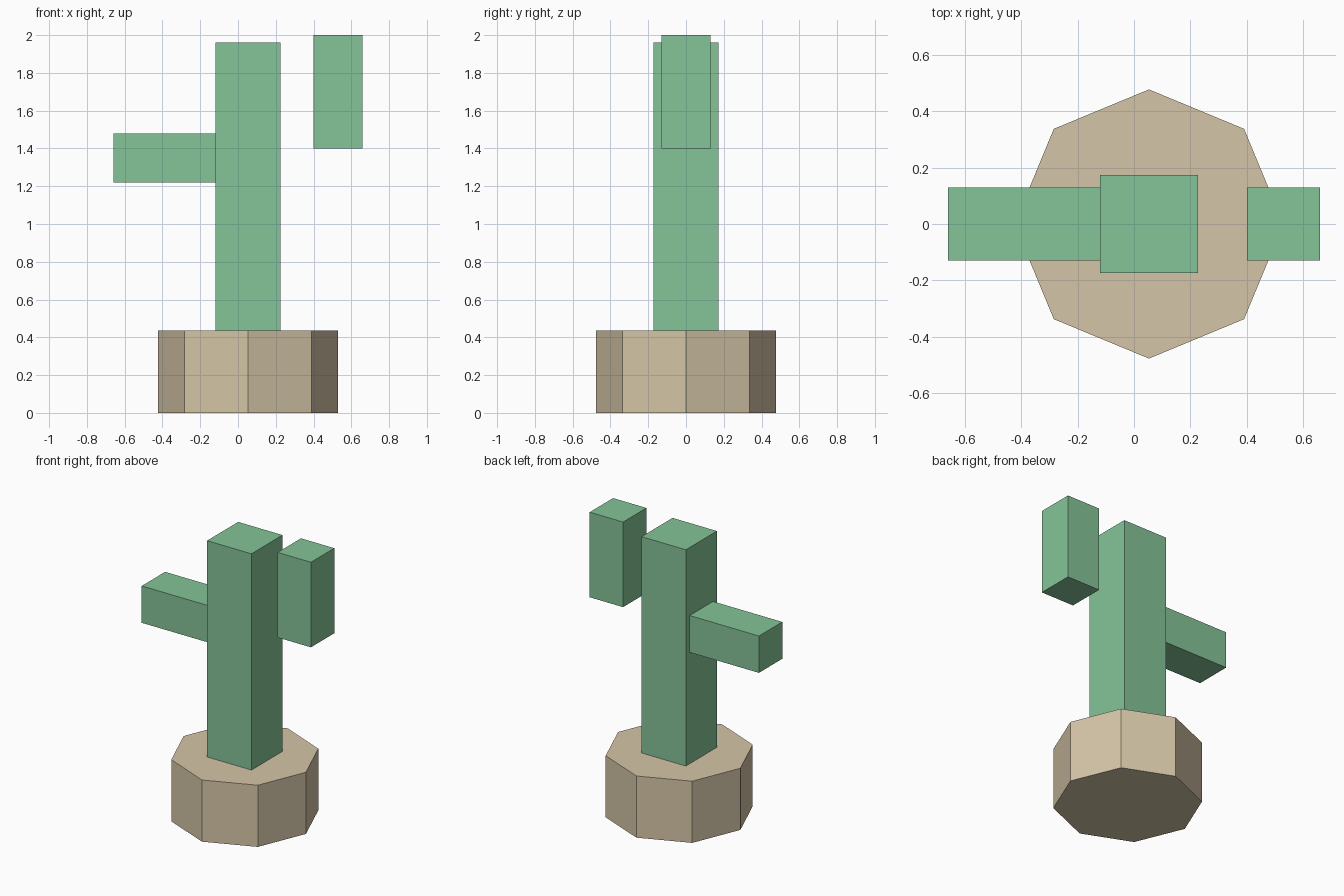
import bpy
import math

if "Cube" in bpy.data.objects:
    bpy.data.objects.remove(bpy.data.objects["Cube"])


def material(name, color):
    m = bpy.data.materials.new(name)
    m.diffuse_color = (*color, 1.0)
    m.use_nodes = True
    m.node_tree.nodes["Principled BSDF"].inputs["Base Color"].default_value = m.diffuse_color
    return m


green = material("cactus green", (0.235, 0.55, 0.31))
tan = material("pot tan", (0.66, 0.56, 0.385))


def box(name, lo, hi, mat):
    center = [(a + b) / 2 for a, b in zip(lo, hi)]
    bpy.ops.mesh.primitive_cube_add(size=1, location=center)
    ob = bpy.context.object
    ob.name = name
    ob.scale = [b - a for a, b in zip(lo, hi)]
    bpy.ops.object.transform_apply(location=False, rotation=False, scale=True)
    ob.data.materials.append(mat)
    return ob


# Octagonal pot, corners on the axes
CX, POT_H = 0.053, 0.435
bpy.ops.mesh.primitive_cylinder_add(vertices=8, radius=0.477, depth=POT_H,
                                    location=(CX, 0, POT_H / 2))
pot = bpy.context.object
pot.name = "pot"
pot.data.materials.append(tan)

# Square trunk standing on the pot
box("trunk", (CX - 0.173, -0.173, POT_H), (CX + 0.173, 0.173, 1.96), green)

# Side arm joined to the trunk, and the separate upright arm
box("left_arm", (-0.66, -0.13, 1.22), (CX - 0.173, 0.13, 1.48), green)
box("right_upright_arm", (0.40, -0.13, 1.40), (0.66, 0.13, 2.0), green)
